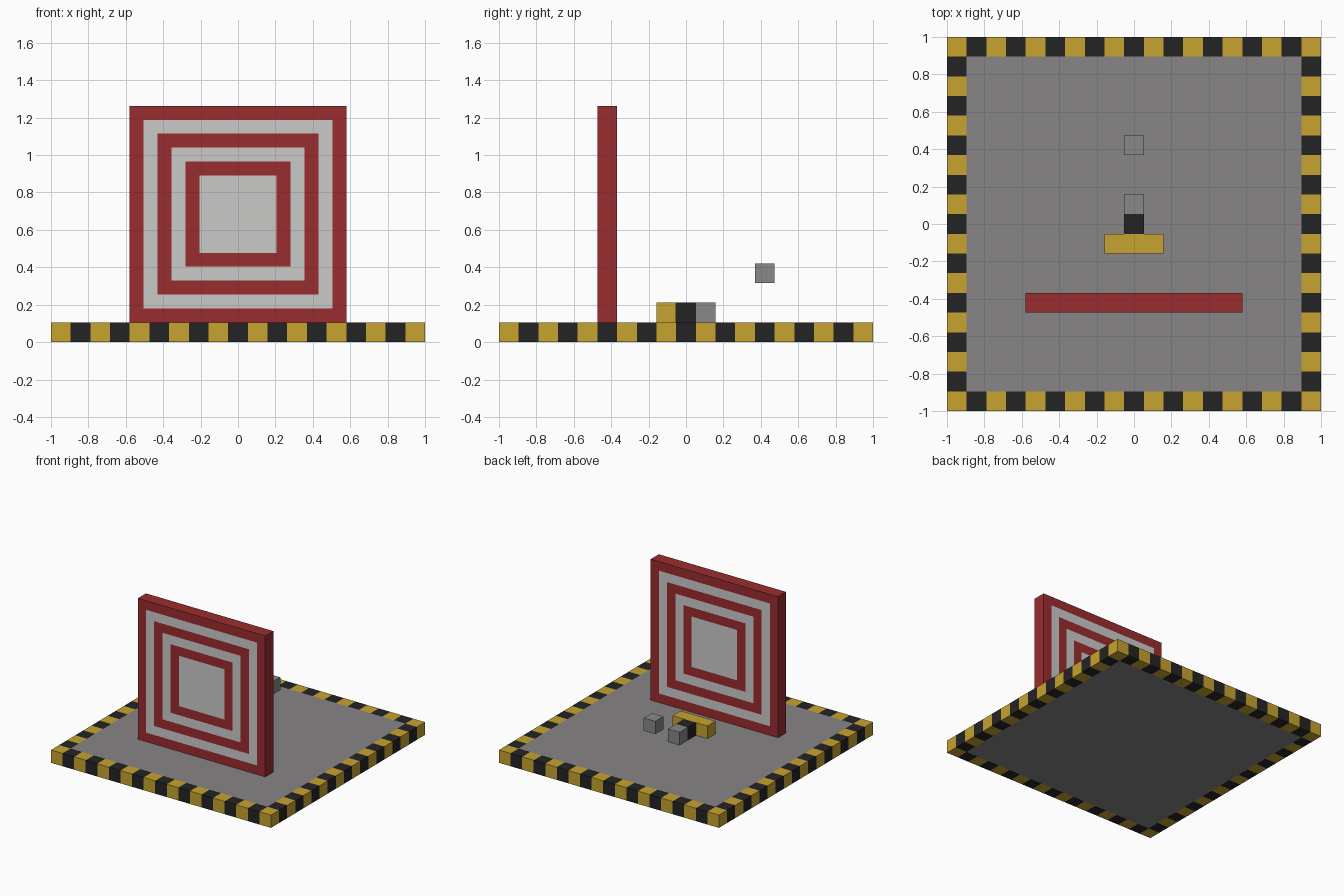
import bpy
import bmesh
from mathutils import Vector

if "Cube" in bpy.data.objects:
    bpy.data.objects.remove(bpy.data.objects["Cube"], do_unlink=True)

N = 19            # cells along each side of the base
CELL = 2 / N      # every part is measured in cells


def material(name, rgb):
    # sRGB bytes to linear
    lin = [((c / 255 + 0.055) / 1.055) ** 2.4 for c in rgb] + [1.0]
    mat = bpy.data.materials.new(name)
    mat.use_nodes = True
    mat.diffuse_color = lin
    bsdf = mat.node_tree.nodes["Principled BSDF"]
    bsdf.inputs["Base Color"].default_value = lin
    return mat


YELLOW = material("hazard yellow", (199, 163, 47))
BLACK = material("black", (36, 36, 36))
FLOOR = material("floor grey", (136, 133, 134))
STONE = material("block grey", (136, 136, 136))
RED = material("target red", (154, 44, 46))
WHITE = material("target white", (202, 203, 201))


def add_object(name, bm, mats):
    mesh = bpy.data.meshes.new(name)
    bm.to_mesh(mesh)
    bm.free()
    for m in mats:
        mesh.materials.append(m)
    obj = bpy.data.objects.new(name, mesh)
    bpy.context.collection.objects.link(obj)
    return obj


def box_mesh(size, center):
    bm = bmesh.new()
    bmesh.ops.create_cube(bm, size=CELL)
    bmesh.ops.scale(bm, vec=Vector(size), verts=bm.verts)
    bmesh.ops.translate(bm, vec=Vector(center) * CELL, verts=bm.verts)
    return bm


# Base slab: grid of cells with a checkered hazard border, thickened downwards
bm = bmesh.new()
bmesh.ops.create_grid(bm, x_segments=N, y_segments=N, size=1)
bmesh.ops.translate(bm, vec=(0, 0, CELL), verts=bm.verts)
for f in bm.faces:
    c = f.calc_center_median()
    i, j = int((c.x + 1) / CELL), int((c.y + 1) / CELL)
    if i in (0, N - 1) or j in (0, N - 1):
        f.material_index = (i + j) % 2
    else:
        f.material_index = 2
base = add_object("base_slab", bm, [YELLOW, BLACK, FLOOR])
solid = base.modifiers.new("thickness", "SOLIDIFY")
solid.thickness = CELL
solid.offset = -1

# Target wall: rings made by repeated insets on the front and back faces
bm = box_mesh((11, 1, 11), (0, -4, 6.5))
bm.normal_update()
for face in [f for f in bm.faces if abs(f.normal.y) > 0.9]:
    for ring in range(1, 6):
        bmesh.ops.inset_individual(bm, faces=[face], thickness=CELL)
        face.material_index = ring % 2
        for e in face.edges:
            for g in e.link_faces:
                if g is not face:
                    g.material_index = (ring - 1) % 2
add_object("target_wall", bm, [RED, WHITE])

# Launcher on the floor and the block in flight
for name, size, center, mat in (
    ("launcher_handle", (3, 1, 1), (0, -1, 1.5), YELLOW),
    ("launcher_body", (1, 1, 1), (0, 0, 1.5), BLACK),
    ("launcher_tip", (1, 1, 1), (0, 1, 1.5), STONE),
    ("floating_block", (1, 1, 1), (0, 4, 3.5), STONE),
):
    add_object(name, box_mesh(size, center), [mat])
